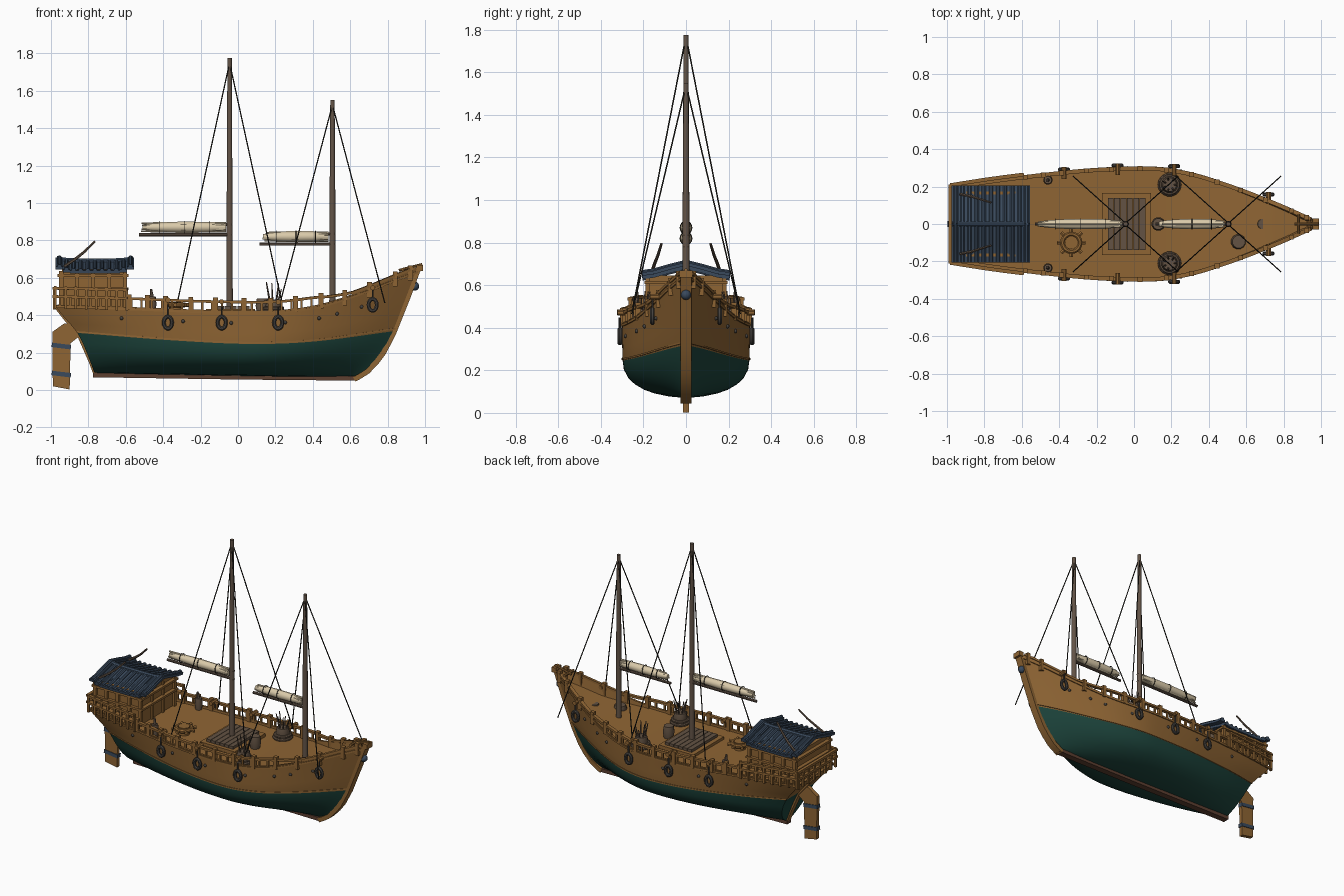
import bpy, bmesh, math, random
from mathutils import Vector as V, Matrix as M

if "Cube" in bpy.data.objects:
    bpy.data.objects.remove(bpy.data.objects["Cube"])
random.seed(4)

def mat(name, r, g, b):
    m = bpy.data.materials.new(name)
    m.diffuse_color = (r, g, b, 1)
    m.use_nodes = True
    m.node_tree.nodes["Principled BSDF"].inputs["Base Color"].default_value = m.diffuse_color
    return m
WOOD = mat("warm_wood", .275, .13, .034)
GREEN = mat("green_paint", .012, .058, .045)
BLUE = mat("slate_blue", .042, .068, .108)
MAST = mat("dark_mast_wood", .125, .088, .063)
CREAM = mat("cream_canvas", .7, .59, .4)
ROPE = mat("black_rope", .02, .018, .014)
PLANK = mat("grey_planks", .125, .085, .056)
KEEL = mat("red_brown_keel", .11, .05, .03)
IRON = mat("dark_iron", .06, .055, .05)

# ---------- helpers ----------
def smooth(p, x):
    """Smooth curve through the (x, value) points p."""
    x = min(max(x, p[0][0]), p[-1][0])
    i = next(k for k in range(len(p) - 1) if x <= p[k + 1][0])
    def slope(k):
        a, b = p[max(k - 1, 0)], p[min(k + 1, len(p) - 1)]
        return (b[1] - a[1]) / (b[0] - a[0])
    h = p[i + 1][0] - p[i][0]
    t = (x - p[i][0]) / h
    return ((2*t**3 - 3*t*t + 1) * p[i][1] + (t**3 - 2*t*t + t) * h * slope(i)
            + (3*t*t - 2*t**3) * p[i + 1][1] + (t**3 - t*t) * h * slope(i + 1))

def finish(bm, name, mats, mirror=False):
    bmesh.ops.remove_doubles(bm, verts=bm.verts, dist=1e-5)
    bmesh.ops.recalc_face_normals(bm, faces=bm.faces)
    me = bpy.data.meshes.new(name)
    bm.to_mesh(me)
    bm.free()
    ob = bpy.data.objects.new(name, me)
    bpy.context.collection.objects.link(ob)
    for m in (mats if isinstance(mats, list) else [mats]):
        me.materials.append(m)
    if mirror:
        ob.modifiers.new("mirror", 'MIRROR').use_axis = (False, True, False)
    bpy.ops.object.select_all(action='DESELECT')
    ob.select_set(True)
    bpy.context.view_layer.objects.active = ob
    bpy.ops.object.shade_smooth_by_angle(angle=math.radians(35))

def box(bm, x0, x1, y0, y1, z0, z1, rot=None):
    c = M.Translation(((x0 + x1) / 2, (y0 + y1) / 2, (z0 + z1) / 2))
    bmesh.ops.create_cube(bm, size=1, matrix=c @ (rot or M()) @ M.Diagonal((x1 - x0, y1 - y0, z1 - z0, 1)))

def tube(bm, pts, r, n=8, side=None, closed=False):
    """Sweep an n-gon along pts; r is a radius, a (side, up) pair or a list of radii."""
    pts = [V(p) for p in pts]
    rings, L = [], len(pts)
    for i, p in enumerate(pts):
        a, b = (pts[i - 1], pts[(i + 1) % L]) if closed else (pts[max(i - 1, 0)], pts[min(i + 1, L - 1)])
        t = (b - a).normalized()
        s = V(side) if side else (V((0, 0, 1)).cross(t).normalized() if abs(t.z) < .999 else V((0, 1, 0)))
        w = t.cross(s)
        ra, rb = r if isinstance(r, tuple) else ((r[i],) * 2 if isinstance(r, list) else (r, r))
        k = 1.414 if n == 4 else 1
        rings.append([bm.verts.new(p + s * ra * k * math.cos(q) + w * rb * k * math.sin(q))
                      for q in [math.tau * (j + .5) / n for j in range(n)]])
    for i in range(L if closed else L - 1):
        A, B = rings[i], rings[(i + 1) % L]
        for j in range(n):
            bm.faces.new((A[j], A[(j + 1) % n], B[(j + 1) % n], B[j]))
    if not closed:
        bm.faces.new(rings[0]); bm.faces.new(rings[-1])

def ring(bm, c, a, b, ra, rb, r, n=18):
    """Torus round centre c in the plane of the axes a and b."""
    c, a, b = V(c), V(a), V(b)
    pts = [c + a * ra * math.cos(q) + b * rb * math.sin(q) for q in [math.tau * k / n for k in range(n)]]
    tube(bm, pts, r, 8, a.cross(b), True)
X, Y, Z = (1, 0, 0), (0, 1, 0), (0, 0, 1)

# ---------- hull lines ----------
WIDTH = [(-.98, .2), (-.75, .235), (-.5, .265), (-.25, .29), (0, .302), (.2, .298), (.4, .262), (.6, .195), (.8, .108), (.97, .02)]
SHEER = [(-.98, .455), (-.6, .445), (-.2, .43), (.1, .425), (.3, .43), (.5, .46), (.7, .53), (.85, .6), (.97, .655)]
WATER = [(-.98, .305), (-.4, .265), (.1, .246), (.5, .26), (.97, .315)]
STERN = [(.05, -.755), (.1, -.77), (.3, -.855), (.4, -.94), (.46, -.985)]
STEM = [(.055, .62), (.1, .695), (.2, .78), (.3, .832), (.4, .872), (.5, .912), (.6, .948), (.67, .975)]

def hull(u, r):
    """Half-hull point: u runs stern to stem, r 0 keel, 1 waterline, 2 sheer."""
    xt = -.98 + 1.95 * u
    zk, zw, zs = .088 - .024 * u, smooth(WATER, xt), smooth(SHEER, xt)
    fw = .985 - .22 * (1 - u) ** 6
    if r <= 1:
        p = 2.3 - .8 * u ** 5 - .6 * (1 - u) ** 5
        z, f = zk + r * (zw - zk), fw * (1 - (1 - r) ** p) ** (1 / p)
    else:
        z, f = zw + (r - 1) * (zs - zw), fw + (r - 1) * (1 - fw)
    a, b = smooth(STERN, z), smooth(STEM, z)
    return V((a + (b - a) * u, smooth(WIDTH, xt) * f, z))

def rim(x, dz=0, out=0):
    return hull((x + .98) / 1.95, 2) + V((0, out, dz))

# ---------- hull, bulwark and deck in one loft ----------
rows = [0, .03, .1, .2, .35, .52, .75, 1, 1.33, 1.66, 2]
bm = bmesh.new()
grid = []
for i in range(49):
    u = i / 48
    sec = [hull(u, r) for r in rows]
    top = sec[-1]
    inner = max(top.y - .014, .003)
    zd = top.z - .015 - .05 * min(max((u - .75) / .15, 0), 1)
    xd = smooth(STERN, zd) + (smooth(STEM, zd) - smooth(STERN, zd)) * u
    sec += [V((top.x, inner, top.z)), V((xd, inner, zd)), V((xd, 0, zd))]
    grid.append([bm.verts.new(p) for p in sec])
for A, B in zip(grid, grid[1:]):
    for j in range(len(A) - 1):
        bm.faces.new((A[j], B[j], B[j + 1], A[j + 1])).material_index = int(j < 7)
mid = [bm.verts.new((v.co.x, 0, v.co.z)) for v in grid[0][:11]]
for j in range(10):
    bm.faces.new((mid[j], grid[0][j], grid[0][j + 1], mid[j + 1])).material_index = int(j < 7)
finish(bm, "hull_and_deck", [WOOD, GREEN], True)

# keel and stem timbers
bm = bmesh.new()
tube(bm, [(-.775, 0, .08), (0, 0, .068), (.64, 0, .062)], (.022, .012), 4)
finish(bm, "keel", KEEL)
bm = bmesh.new()
tube(bm, [(smooth(STEM, z) - .002, 0, z) for z in [.057, .075, .1, .15, .2, .3, .4, .5, .6, .665]], (.026, .014), 4, Y)
tube(bm, [(smooth(STERN, z) + .006, 0, z) for z in [.085, .15, .3, .38, .45]], (.02, .014), 4, Y)
finish(bm, "stem_and_sternpost", WOOD)
bm = bmesh.new()
bmesh.ops.create_uvsphere(bm, u_segments=16, v_segments=8, radius=.024, matrix=M.Translation((.945, 0, .555)))
finish(bm, "bow_boss", BLUE)

# wales, rails and balusters
def rail_h(x):
    return .045 if x < .45 else max(.008, .045 - (x - .45) * .18)
bm = bmesh.new()
for r, s in ((1.04, .004), (1.93, .006)):
    tube(bm, [hull(k / 40, r) for k in range(41)], (s, s), 4)
xs = [-.97 + 1.92 * k / 40 for k in range(41)]
tube(bm, [rim(x, rail_h(x), -.006) for x in xs], (.011, .007), 4)
for k in range(27):
    p = rim(-.95 + k * .056, 0, -.007)
    box(bm, p.x - .006, p.x + .006, p.y - .006, p.y + .006, p.z - .01, p.z + .045)
for x in (-.57, -.47, -.37, -.23, -.09, .07, .22, .36, .5, .62, .74, .86, .93):
    p = rim(x, rail_h(x), -.007)
    box(bm, p.x - .013, p.x + .013, p.y - .013, p.y + .013, p.z - .06, p.z + .022)
# raised balustrade round the stern
for h in (.045, .09):
    tube(bm, [rim(x, h, .008) for x in (-.98, -.9, -.8, -.7, -.58)], (.01, .007), 4)
    box(bm, -.993, -.973, 0, .21, .447 + h, .462 + h)
for k in range(8):
    p = rim(-.975 + k * .056, 0, .008)
    box(bm, p.x - .007, p.x + .007, p.y - .007, p.y + .007, p.z - .02, p.z + .1)
for y in (.03, .09, .15, .2):
    box(bm, -.99, -.976, y - .007, y + .007, .43, .55)
finish(bm, "rails_and_wales", WOOD, True)

# stern cabin with posts, sills and framed panels
bm = bmesh.new()
box(bm, -.94, -.61, -.175, .175, .43, .645)
for x in (-.945, -.86, -.775, -.69, -.605):
    for y in (-.18, .18):
        box(bm, x - .011, x + .011, y - .011, y + .011, .43, .635)
for z in (.535, .605):
    box(bm, -.965, -.585, -.195, .195, z, z + .014)
for y in (-.06, .06):
    box(bm, -.62, -.6, y - .008, y + .008, .43, .64)
finish(bm, "cabin_walls", WOOD)

# tiled roof with curled eaves
SLOPE = [(0, .678), (.08, .658), (.15, .638), (.205, .63)]
def curl(x):
    return .03 * (abs(x + .765) / .2) ** 6
bm = bmesh.new()
for k in range(11):
    x = -.955 + .38 * k / 10
    path = [(x, y, z + curl(x)) for y, z in SLOPE]
    tube(bm, path, (.0195, .008), 4)
    tube(bm, [(a, b, c + .008) for a, b, c in path], .012, 8)
xs = [-.97 + .41 * k / 12 for k in range(13)]
tube(bm, [(x, 0, .69 + curl(x) * .4) for x in xs], .015, 8)
finish(bm, "cabin_roof_tiles", BLUE, True)
bm = bmesh.new()
tube(bm, [(-.93, .16, .66), (-.87, .148, .7), (-.82, .132, .74), (-.765, .115, .795)], [.008, .008, .007, .006], 6)
finish(bm, "roof_poles", MAST, True)

# rudder with iron bands
bm = bmesh.new()
f = bm.faces.new([bm.verts.new((x, -.013, z)) for x, z in
                  ((-.99, .02), (-.9, .003), (-.895, .25), (-.82, .31), (-.85, .36), (-.93, .355), (-.993, .31))])
ext = bmesh.ops.extrude_face_region(bm, geom=[f])
bmesh.ops.translate(bm, verts=[v for v in ext["geom"] if isinstance(v, bmesh.types.BMVert)], vec=(0, .026, 0))
finish(bm, "rudder", WOOD)
bm = bmesh.new()
for z in (.085, .235):
    box(bm, -.996, -.893, -.017, .017, z - .012, z + .012, M.Rotation(.12, 4, 'Y'))
finish(bm, "rudder_bands", BLUE)

# masts, booms, furled sails and shrouds
for name, x, top, z, x0, x1 in (("main", -.045, 1.775, .83, -.53, -.03), ("fore", .505, 1.55, .78, .115, .52)):
    bm = bmesh.new()
    tube(bm, [(x, 0, .4), (x, 0, 1), (x, 0, top)], [.018, .016, .012], 12)
    tube(bm, [(x0, 0, z), (x1, 0, z)], .009, 8)
    tube(bm, [(x - .03, 0, z + .055), (x1, 0, z + .055)], .009, 8)
    finish(bm, name + "_mast_and_boom", MAST)
    bm = bmesh.new()
    a, b, c = x0 + .02, x - .02, z + .04
    spindle = [(a + (b - a) * t, 0, c) for t in (0, .12, .3, .55, .8, 1)]
    tube(bm, spindle, [.014, .021, .026, .028, .026, .018], 14)
    for k in range(6):  # loose folds with ragged ends
        q = math.tau * (k + .5) / 6
        dy, dz, s = math.cos(q) * .017, math.sin(q) * .021, random.uniform(-.01, .02)
        tube(bm, [(a + s, dy * .6, c + dz), ((a + b) / 2, dy, c + dz), (b, dy * .8, c + dz)], [.005, .01, .007], 8)
    finish(bm, name + "_furled_sail", CREAM)
    bm = bmesh.new()
    for k in range(3):
        ring(bm, (a + (b - a) * (.2 + .3 * k), 0, c), Y, Z, .028, .031, .0022)
    finish(bm, name + "_sail_ties", ROPE)
    bm = bmesh.new()
    for dx in (-.28, .28):
        tube(bm, [(x, .004, top - .025), (x + dx, .255, .465)], .0035, 6)
    finish(bm, name + "_shrouds", ROPE, True)

# hatch
bm = bmesh.new()
box(bm, -.17, .09, -.165, .165, .4, .432)
finish(bm, "hatch_frame", WOOD)
bm = bmesh.new()
for k in range(6):
    x = -.14 + k * .034
    box(bm, x, x + .031, -.14, .14, .42, .45)
finish(bm, "hatch_boards", PLANK)

# rope fenders hung outboard from wooden pegs, and hull bolts
bm, pegs = bmesh.new(), bmesh.new()
for x, z in ((-.375, .36), (-.087, .36), (.215, .36), (.72, .455)):
    p = rim(x)
    y = p.y + .013
    ring(bm, (x, y, z), X, Z, .022, .032, .011)
    tube(bm, [(x, y, z + .03), (x, y, p.z + .02)], .005, 6, X)
    tube(pegs, [(x, y - .05, p.z + rail_h(x)), (x, y + .012, p.z + rail_h(x))], .014, 8)
finish(bm, "rope_fenders", IRON, True)
finish(pegs, "fender_pegs", WOOD, True)
bm = bmesh.new()
for x in (-.65, -.3, -.02, .3, .5, .6, .73):
    p = hull((x + .98) / 1.95, 1.62)
    bmesh.ops.create_uvsphere(bm, u_segments=10, v_segments=6, radius=.01, matrix=M.Translation(p))
finish(bm, "hull_bolts", IRON, True)

# capstan wheel
bm = bmesh.new()
ring(bm, (-.335, -.1, .455), X, Y, .047, .047, .014, 20)
for k in range(8):
    d = V((math.cos(math.tau * k / 8), math.sin(math.tau * k / 8), 0))
    tube(bm, [V((-.335, -.1, .455)) + d * .045, V((-.335, -.1, .455)) + d * .077], .011, 6)
tube(bm, [(-.335, -.1, .41), (-.335, -.1, .47)], .036, 12)
finish(bm, "capstan_wheel", WOOD)

# barrels, pots and bow hatch on deck
def barrel(bm, x, y, z, r, h):
    tube(bm, [(x, y, z), (x, y, z + h / 2), (x, y, z + h)], [r * .82, r, r * .82], 12)
bm = bmesh.new()
for x, y, z, r, h in ((.13, 0, .41, .037, .08), (.56, -.095, .43, .042, .05), (.69, 0, .45, .034, .04)):
    barrel(bm, x, y, z, r, h)
finish(bm, "deck_barrels", PLANK)
bm = bmesh.new()
barrel(bm, .19, .21, .41, .045, .075)
barrel(bm, -.46, .235, .42, .025, .08)
for r, z in ((.054, .42), (.048, .438)):
    ring(bm, (.19, .21, z), X, Y, r, r, .01)
finish(bm, "side_barrels_and_coils", PLANK, True)
bm = bmesh.new()
for k in range(7):
    d = V((math.cos(math.tau * k / 7), math.sin(math.tau * k / 7), 0))
    tube(bm, [V((.19, .21, .46)) + d * .02, V((.19, .21, random.uniform(.53, .58))) + d * .042], [.006, .003], 5)
tube(bm, [(-.46, .235, .49), (-.465, .23, .54)], [.012, .006], 6)
finish(bm, "spears", MAST, True)

# bow bitts and crossbar
bm = bmesh.new()
box(bm, .955, .99, -.03, .03, .635, .668)
tube(bm, [(.88, -.05, .645), (.88, .05, .645)], .009, 8)
tube(bm, [(.86, 0, .64), (.985, 0, .672)], .008, 8)
finish(bm, "bow_bitts", WOOD)
